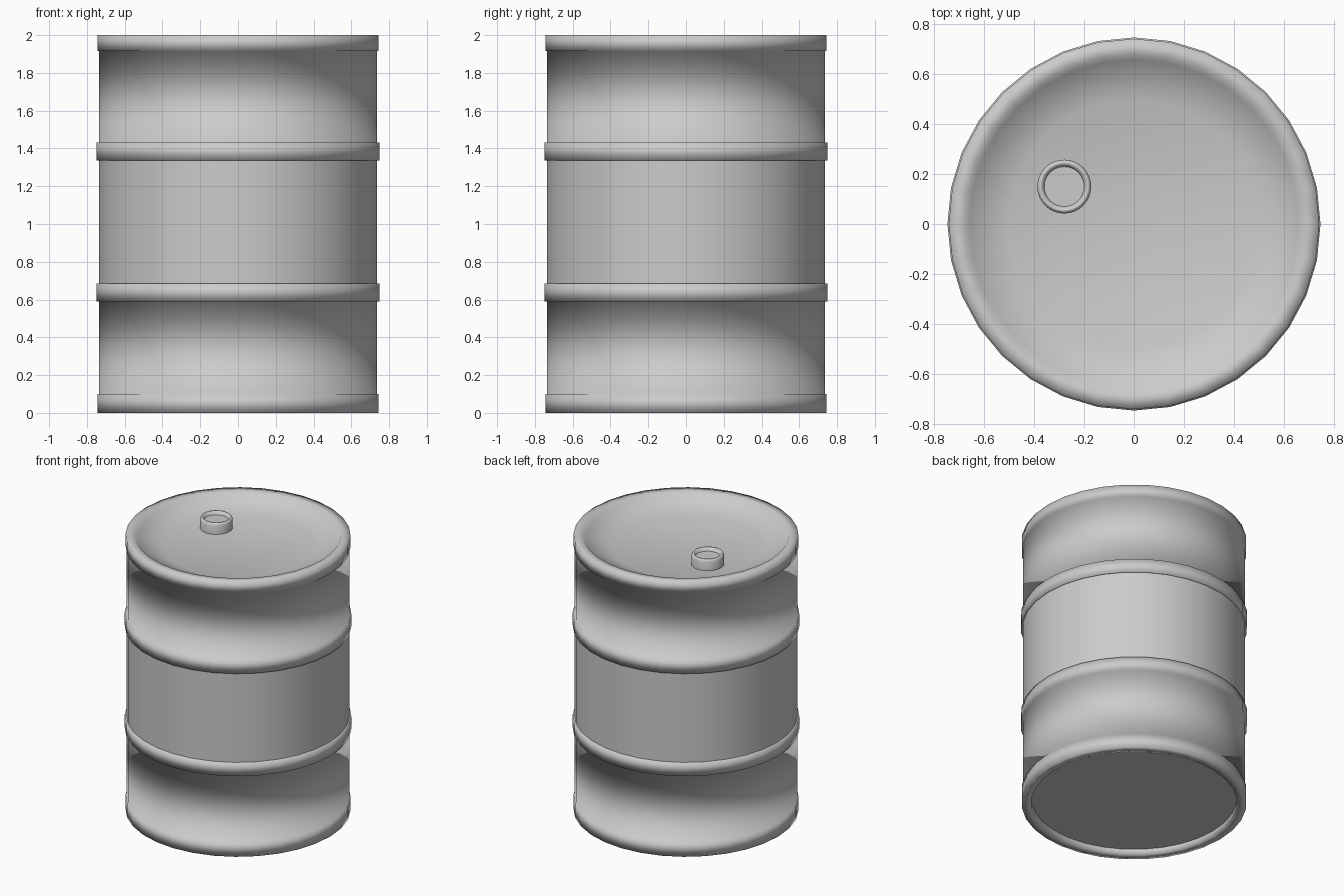
import bpy, bmesh, math

if "Cube" in bpy.data.objects:
    bpy.data.objects.remove(bpy.data.objects["Cube"])

SIDES = 32


def lathe(name, profile, sharp=(), loc=(0, 0, 0), sides=SIDES):
    """Spin (radius, z) points round z; a zero radius makes a single pole.
    'sharp' lists the profile points whose rings stay hard edges."""
    bm = bmesh.new()
    rings = []
    for r, z in profile:
        if r == 0:
            rings.append([bm.verts.new((0, 0, z))] * sides)
        else:
            rings.append([bm.verts.new((r * math.cos(2 * math.pi * i / sides),
                                        r * math.sin(2 * math.pi * i / sides), z))
                          for i in range(sides)])
    for a, b in zip(rings, rings[1:]):
        for i in range(sides):
            j = (i + 1) % sides
            corners = dict.fromkeys((a[i], a[j], b[j], b[i]))
            bm.faces.new(list(corners)).smooth = True
    for k in sharp:
        for i in range(sides):
            edge = bm.edges.get((rings[k][i], rings[k][(i + 1) % sides]))
            edge.smooth = False
    bmesh.ops.recalc_face_normals(bm, faces=bm.faces)
    mesh = bpy.data.meshes.new(name)
    bm.to_mesh(mesh)
    bm.free()
    obj = bpy.data.objects.new(name, mesh)
    obj.location = loc
    bpy.context.collection.objects.link(obj)
    return obj


BODY, RIB, RIM, INNER = 0.737, 0.748, 0.743, 0.68

# Drum shell: recessed base, bottom rim, two ribs, top rim and dished lid
profile = [(0, 0.04), (INNER, 0.04), (INNER, 0), (RIM, 0), (RIM, 0.1), (BODY, 0.1)]
sharp = [1]
for low, high in ((0.59, 0.685), (1.335, 1.432)):
    profile += [(BODY, low), (RIB, low), (RIB, high), (BODY, high)]
sharp += [9, 10]          # the middle wall shades as a plain cylinder
profile += [(BODY, 1.915), (RIM, 1.915), (RIM, 2.0), (INNER, 2.0),
            (0.66, 1.975), (0.5, 1.92), (0, 1.92)]
lathe("drum_shell", profile, sharp)

# Filler cap standing on the lid
lathe("filler_cap", [(0.108, 1.91), (0.108, 1.985), (0.1, 2.0), (0.09, 2.0),
                     (0.08, 1.975), (0, 1.975)],
      sharp=[4], loc=(-0.28, 0.15, 0))
